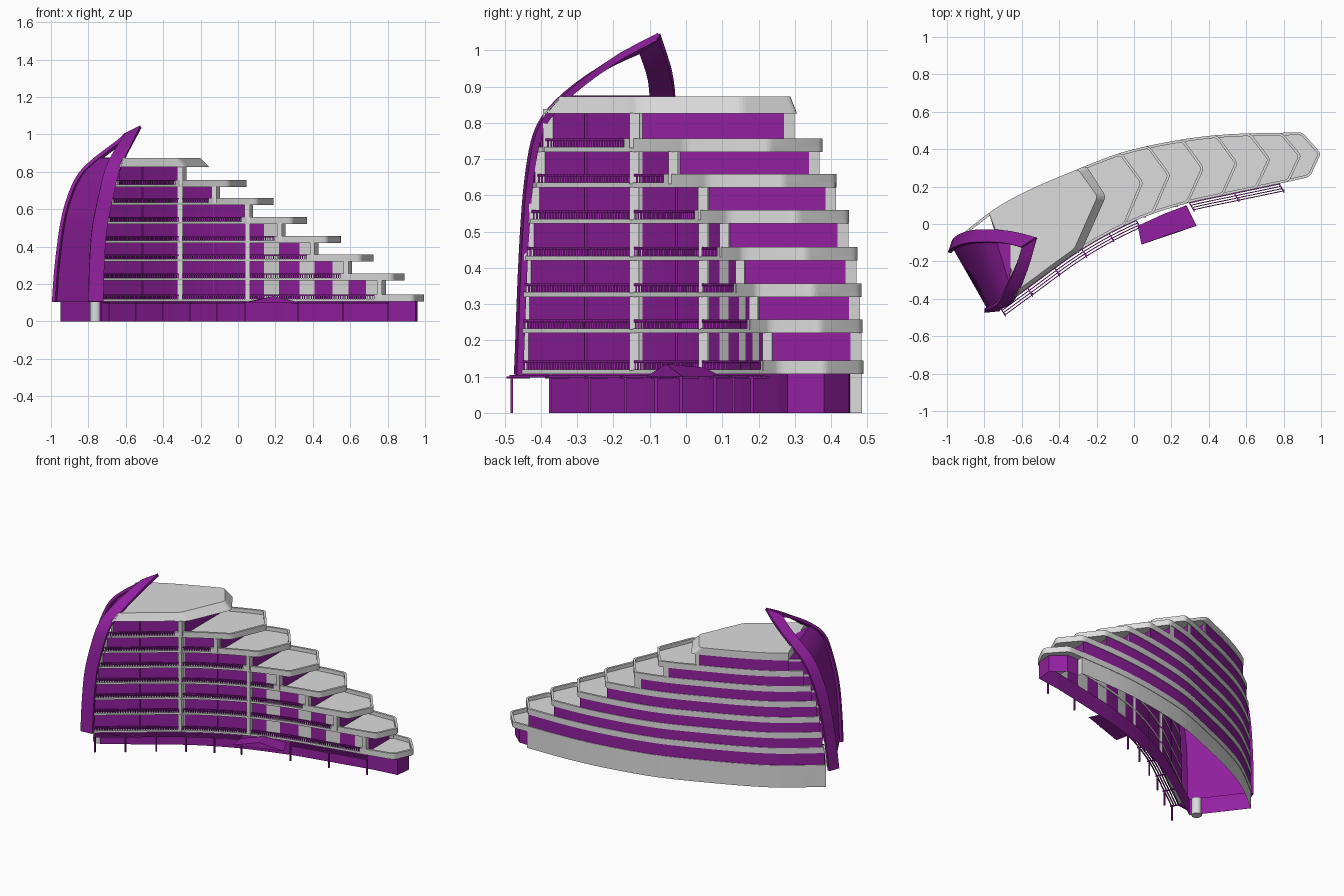
import bpy, bmesh
from mathutils import Vector

cube = bpy.data.objects.get("Cube")
if cube:
    bpy.data.objects.remove(cube)


def material(name, rgb):
    m = bpy.data.materials.new(name)
    m.use_nodes = True
    m.diffuse_color = (*rgb, 1)
    m.node_tree.nodes["Principled BSDF"].inputs["Base Color"].default_value = (*rgb, 1)
    return m


GREY = material("light grey", (0.72, 0.72, 0.72))
PURPLE = material("purple", (0.29, 0.014, 0.35))


def curve(pts):
    """Smooth function through (input, output) pairs."""
    def slope(i):
        a, b = pts[max(i - 1, 0)], pts[min(i + 1, len(pts) - 1)]
        return (b[1] - a[1]) / (b[0] - a[0])

    def f(x):
        i = 0
        while i < len(pts) - 2 and x > pts[i + 1][0]:
            i += 1
        (x0, y0), (x1, y1) = pts[i], pts[i + 1]
        h = x1 - x0
        t = (x - x0) / h
        return ((1 + 2 * t) * (1 - t) ** 2 * y0 + t * (1 - t) ** 2 * h * slope(i)
                + t * t * (3 - 2 * t) * y1 + t * t * (t - 1) * h * slope(i + 1))
    return f


# Plan curves of the back and front, and the two edges of the sail by height
back = curve([(-0.98, -0.1), (-0.69, 0.115), (-0.26, 0.31), (0, 0.4), (0.41, 0.472), (0.89, 0.49), (1, 0.49)])
front = curve([(-0.75, -0.475), (-0.58, -0.35), (-0.28, -0.135), (0, 0.015),
               (0.27, 0.107), (0.51, 0.16), (0.82, 0.225), (1, 0.265)])
rib_a_x = curve([(0.1, -0.975), (0.3, -0.96), (0.55, -0.925), (0.7, -0.88), (0.8, -0.825),
                 (0.87, -0.75), (0.92, -0.685), (0.98, -0.605), (1.02, -0.56)])
rib_a_y = curve([(0.1, -0.12), (0.55, -0.085), (0.8, -0.065), (0.92, -0.07), (1.02, -0.1)])
rib_b_x = curve([(0.1, -0.76), (0.3, -0.755), (0.5, -0.74), (0.7, -0.7), (0.8, -0.675), (0.88, -0.64), (1.02, -0.56)])
rib_b_y = curve([(0.1, -0.462), (0.5, -0.445), (0.7, -0.425), (0.8, -0.395), (0.88, -0.325), (0.97, -0.2), (1.02, -0.1)])


def span(a, b, n, extra=()):
    xs = [a + (b - a) * i / n for i in range(n + 1)]
    return sorted(set(xs + [x for x in extra if a < x < b]))


def build(name, verts, faces, mat, rule=None):
    me = bpy.data.meshes.new(name)
    me.from_pydata(verts, [], faces)
    bm = bmesh.new()
    bm.from_mesh(me)
    bmesh.ops.recalc_face_normals(bm, faces=bm.faces)
    bm.to_mesh(me)
    bm.free()
    me.materials.append(mat)
    if rule:
        me.materials.append(GREY)
        for p in me.polygons:
            p.material_index = int(rule(p.center))
    ob = bpy.data.objects.new(name, me)
    bpy.context.collection.objects.link(ob)
    return ob


def smooth(ob):
    bpy.ops.object.select_all(action="DESELECT")
    ob.select_set(True)
    bpy.context.view_layer.objects.active = ob
    bpy.ops.object.shade_smooth_by_angle()


def prism(name, low, z0, z1, mat, top=None):
    n = len(low)
    verts = [(x, y, z0) for x, y in low] + [(x, y, z1) for x, y in top or low]
    faces = [list(range(n)), list(range(n, 2 * n))]
    faces += [(i, (i + 1) % n, n + (i + 1) % n, n + i) for i in range(n)]
    return build(name, verts, faces, mat)


def shell(name, path, z0, z1, rule, closed=False):
    """Upright purple sheet along a path, with grey faces chosen by a rule."""
    n = len(path)
    verts = [(x, y, z) for z in (z0, z1) for x, y in path]
    faces = [(i, (i + 1) % n, n + (i + 1) % n, n + i) for i in range(n if closed else n - 1)]
    return build(name, verts, faces, PURPLE, rule)


def wall(name, path, thick, z0, z1, mat):
    """Upright strip that follows an open path, thickened to its right."""
    pts = [Vector(p) for p in path]
    inner = []
    for i, p in enumerate(pts):
        d = pts[min(i + 1, len(pts) - 1)] - pts[max(i - 1, 0)]
        inner.append(p + Vector((d.y, -d.x)).normalized() * thick)
    return prism(name, [tuple(p) for p in pts + inner[::-1]], z0, z1, mat)


def bars(name, places, w, z0, z1, mat=PURPLE):
    """Row of square posts in one mesh."""
    verts, faces = [], []
    for x, y in places:
        b = len(verts)
        ring = [(x - w, y - w), (x + w, y - w), (x + w, y + w), (x - w, y + w)]
        verts += [(px, py, z) for z in (z0, z1) for px, py in ring]
        faces += [(b + i, b + (i + 1) % 4, b + 4 + (i + 1) % 4, b + 4 + i) for i in range(4)]
        faces += [(b, b + 1, b + 2, b + 3), (b + 4, b + 5, b + 6, b + 7)]
    build(name, verts, faces, mat)


def left_ends(z):
    return rib_a_x(min(z, 0.826)) + 0.025, rib_b_x(z) + 0.03


def rounded(a, p, b, r=0.022):
    a, p, b = Vector(a), Vector(p), Vector(b)
    s, e = p + (a - p).normalized() * r, p + (b - p).normalized() * r
    return [tuple(s * (1 - t) ** 2 + p * 2 * t * (1 - t) + e * t * t) for t in (0, 0.25, 0.5, 0.75, 1)]


def outline(z, tip, cut_out, cut_in, shrink=0, extra=()):
    """Back edge with the pointed end, then the front edge running left."""
    xb, xf = left_ends(z)
    nose = (tip - shrink, (back(tip) + front(tip)) / 2)
    rear = [(x, back(x)) for x in span(xb, tip - cut_out - shrink, 24)]
    fore = [(x, front(x) + shrink * 0.6) for x in span(xf, tip - cut_in - shrink, 24, extra)][::-1]
    rear = rear[:-1] + rounded(rear[-2], rear[-1], nose) + rounded(rear[-1], nose, fore[0])
    return rear, rounded(nose, fore[0], fore[1]) + fore[1:]


# Storeys: pointed decks with parapet and railing, and set-back glazing
LEVELS = [0.107, 0.22, 0.32, 0.42, 0.522, 0.622, 0.72, 0.826]
TIPS = [1.0, 0.895, 0.73, 0.555, 0.375, 0.195, 0.05]
ENDS = [0.77, 0.59, 0.41, 0.235, 0.06, -0.115, -0.295]
PIERS = [(-0.325, -0.295), (0.04, 0.06), (0.14, 0.22), (0.33, 0.41), (0.505, 0.59), (0.685, 0.77)]
SEAMS = [x for pier in PIERS for x in pier]
INSET = 0.024

for k, (z, tip, end) in enumerate(zip(LEVELS, TIPS, ENDS)):
    n = k + 1
    rim = z + 0.037
    turn = end - 0.04
    rear, fore = outline(z, tip, 0.1 + 0.003 * k, 0.06 + 0.006 * k, extra=[turn])
    xf = left_ends(z)[1]
    terrace = [(end, back(end))] + [p for p in rear if p[0] > end + 0.001] + fore
    terrace += [(x, front(x) + INSET + 0.002) for x in span(xf, end - 0.002, 24)]
    prism(f"deck_{n}", terrace, z, z + 0.013, GREY)
    solid = [p for p in fore if p[0] > turn - 0.0001]
    smooth(wall(f"parapet_{n}", rear + solid, 0.014, z, rim, GREY))
    rail = [(x, front(x) + 0.003) for x in span(xf, turn, 24)][::-1]
    wall(f"handrail_{n}", rail, 0.006, rim - 0.007, rim, PURPLE)
    posts = span(xf, turn, int((turn - xf) / 0.012))
    bars(f"balusters_{n}", [(x, front(x) + 0.005) for x in posts], 0.0025, z + 0.012, rim - 0.004)

    xb, xf = left_ends(LEVELS[n])
    corner = end + 0.02
    edge = back(corner) - 0.004
    plan = [(x, back(x) - 0.004) for x in span(xb, corner, 24)] + [(end, edge - 0.03)]
    plan += [(x, front(x) + INSET) for x in span(xf, end, 24, SEAMS + [end - 0.025])][::-1]
    plan += [(xf, front(xf) - 0.004)]

    def pier(c, end=end, edge=edge, xf=xf):
        if c.x > end - 0.001 and c.y < edge - 0.002:
            return c.y > edge - 0.031
        if c.y > back(c.x) - 0.03:
            return False
        return c.x < xf + 0.001 or c.x > end - 0.025 or any(a < c.x < b for a, b in PIERS)
    shell(f"glazing_{n}", plan, z + 0.001, LEVELS[n] + 0.012, pier)
    columns = [x for x in (-0.31, 0.05, end - 0.013) if x < end]
    bars(f"columns_{n}", [(x, front(x) + 0.012) for x in columns], 0.013, z + 0.01, LEVELS[n] + 0.001, GREY)
    fins = [x for x in (-0.51, -0.13) if x < end]
    bars(f"mullions_{n}", [(x, front(x) + INSET - 0.002) for x in fins], 0.003, z + 0.012, LEVELS[n])

# Roof with sloping edge
low = sum(outline(0.826, -0.15, 0.105, 0.125), [])
high = sum(outline(0.873, -0.15, 0.105, 0.125, 0.045), [])
prism("roof", low, 0.826, 0.873, GREY, top=high)

# Ground storey: grey back wall, purple end and front
base = [(x, back(x) - 0.003) for x in span(-0.95, 0.8, 32)]
base += [(0.8, 0.452), (0.88, 0.45), (0.96, 0.38), (0.95, 0.28)]
base += [(x, front(x) + 0.04 + 0.06 * max(0, 0.1 - x)) for x in span(-0.73, 0.785, 28)][::-1]
shell("ground_storey", base, 0, 0.108, lambda c: c.x < 0.801 and c.y > back(c.x) - 0.02, closed=True)
bpy.ops.mesh.primitive_cylinder_add(vertices=20, radius=0.03, depth=0.107, location=(-0.762, -0.345, 0.0535))
column = bpy.context.object
column.name = "corner_column"
column.data.materials.append(GREY)
smooth(column)

# Pergola rails on posts along the front
for side, (a, b, count) in {"right": (-0.71, 0.015, 5), "left": (0.3, 0.78, 2)}.items():
    for j in range(4):
        path = [(x + 0.008 * j, front(x) - 0.005 - 0.012 * j) for x in span(a, b, 16)][::-1]
        wall(f"pergola_rail_{side}_{j + 1}", path, 0.005, 0.097, 0.105, PURPLE)
    feet = [(x + 0.02, front(x) - 0.035) for x in span(a, b, count)]
    bars(f"pergola_posts_{side}", feet, 0.004, 0, 0.1)
    for i, (x, y) in enumerate(feet):
        wall(f"pergola_tie_{side}_{i + 1}", [(x - 0.03, y + 0.05), (x + 0.006, y - 0.012)], 0.006, 0.095, 0.101, PURPLE)

# Folded entrance canopy
build("entrance_canopy",
      [(0.02, -0.01, 0.1), (0.04, -0.11, 0.1), (0.19, -0.055, 0.135),
       (0.335, -0.01, 0.1), (0.28, 0.1, 0.1), (0.15, 0.05, 0.125)],
      [(0, 1, 2, 5), (5, 2, 3, 4), (1, 3, 2), (0, 5, 4), (0, 4, 3, 1)], PURPLE)

# Sail: two broad ribs that meet in a mitre at the peak, with a skin between them
MITRE = Vector((0.04, 0.026, 0.02))


def rib(name, fx, fy, width):
    verts, faces, steps = [], [], 40
    for i in range(steps + 1):
        z = 0.105 + 0.915 * i / steps
        w = Vector(width).lerp(MITRE, max(0, (z - 0.8) / 0.22) ** 2)
        c = Vector((fx(z), fy(z), z))
        d = Vector((fx(z + 0.004) - fx(z - 0.004), fy(z + 0.004) - fy(z - 0.004), 0.008))
        t = d.cross(w).normalized() * 0.009
        verts += [c + w + t, c + w - t, c - w - t, c - w + t]
        if i:
            b = 4 * i
            faces += [(b - 4 + j, b - 4 + (j + 1) % 4, b + (j + 1) % 4, b + j) for j in range(4)]
    faces += [(0, 1, 2, 3), tuple(range(4 * steps, 4 * steps + 4))]
    smooth(build(name, verts, faces, PURPLE))


rib("sail_rib_back", rib_a_x, rib_a_y, (0.012, 0.034, 0))
rib("sail_rib_front", rib_b_x, rib_b_y, (0.04, 0.004, 0))

rows = span(0.105, 0.875, 24)
skin = []
for z in rows:
    skin += [(rib_a_x(z), rib_a_y(z), z), (rib_b_x(z) - 0.02, rib_b_y(z), z)]
smooth(build("sail_skin", skin, [(2 * i, 2 * i + 1, 2 * i + 3, 2 * i + 2) for i in range(len(rows) - 1)], PURPLE))
build("sail_skin_top", [skin[-2], skin[-1], (-0.66, -0.14, 0.876), (-0.66, -0.07, 0.876)], [(0, 1, 2, 3)], PURPLE)
